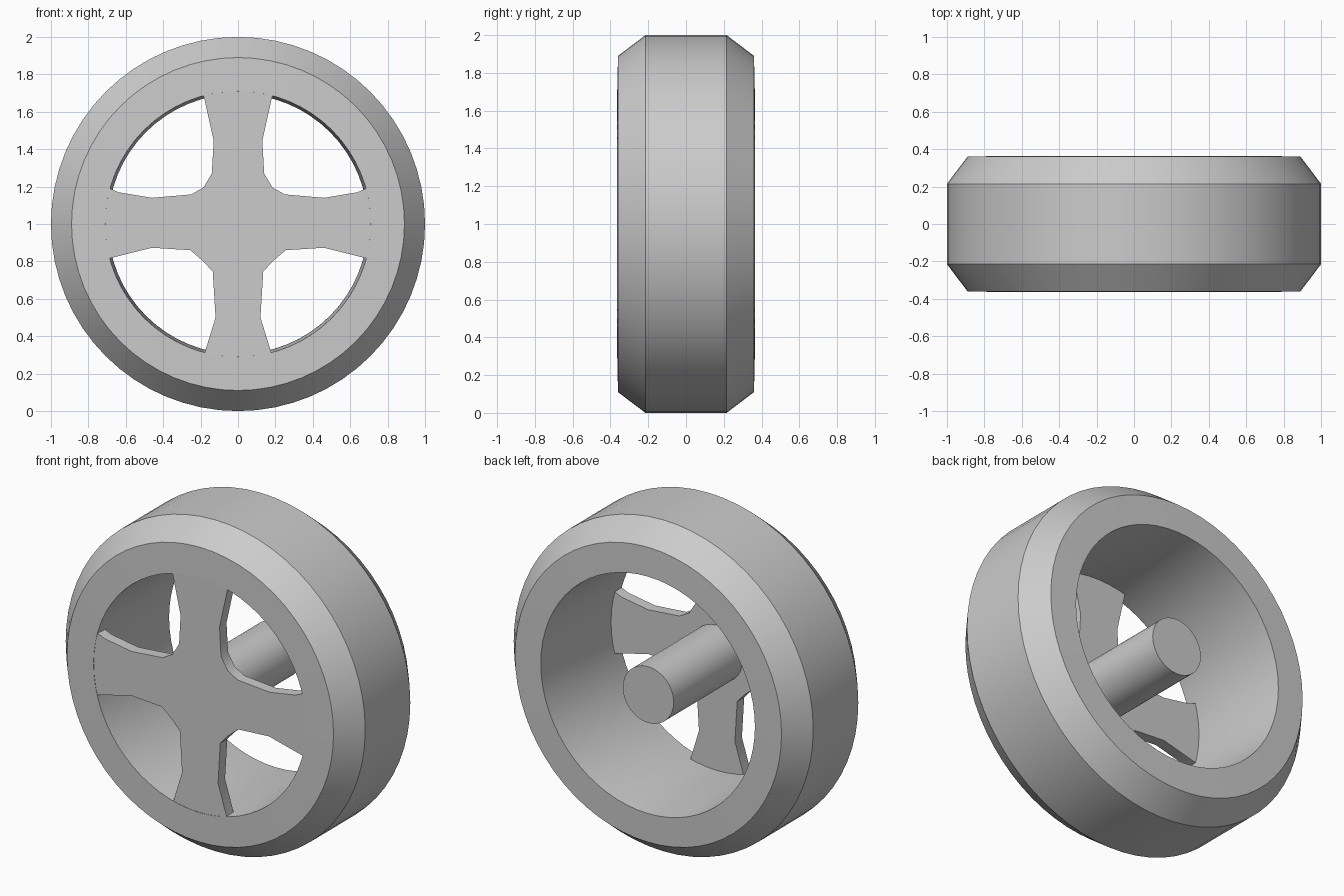
import bpy, bmesh, math
from mathutils import Vector, Matrix

cube = bpy.data.objects.get("Cube")
if cube:
    bpy.data.objects.remove(cube, do_unlink=True)

GREY = (0.6, 0.6, 0.6, 1)
mat = bpy.data.materials.new("plain grey")
mat.use_nodes = True
mat.diffuse_color = GREY
mat.node_tree.nodes["Principled BSDF"].inputs["Base Color"].default_value = GREY

CENTRE = Vector((0, 0, 1))
SEGMENTS = 64


def finish(bm, name):
    bmesh.ops.recalc_face_normals(bm, faces=bm.faces)
    mesh = bpy.data.meshes.new(name)
    bm.to_mesh(mesh)
    bm.free()
    mesh.materials.append(mat)
    obj = bpy.data.objects.new(name, mesh)
    obj.location = CENTRE
    bpy.context.collection.objects.link(obj)
    bpy.ops.object.select_all(action="DESELECT")
    obj.select_set(True)
    bpy.context.view_layer.objects.active = obj
    bpy.ops.object.shade_smooth_by_angle(angle=math.radians(30))
    return obj


# Rim and tyre: a closed (radius, y) section spun around the axle
section = [(1, -0.215), (1, 0.215), (0.89, 0.36), (0.715, 0.364),
           (0.695, 0), (0.71, -0.364), (0.89, -0.36)]
bm = bmesh.new()
verts = [bm.verts.new((r, y, 0)) for r, y in section]
edges = [bm.edges.new((a, b)) for a, b in zip(verts, verts[1:] + verts[:1])]
bmesh.ops.spin(bm, geom=verts + edges, axis=(0, 1, 0), cent=(0, 0, 0),
               angle=math.tau, steps=SEGMENTS, use_merge=True)
bmesh.ops.remove_doubles(bm, verts=bm.verts, dist=0.0005)
finish(bm, "wheel_rim")


# Four flared spokes: half outline in (x, z), mirrored across x
def arc(start, end, steps=5):
    angles = [math.radians(start + (end - start) * i / steps) for i in range(steps + 1)]
    return [(0.71 * math.cos(a), 0.71 * math.sin(a)) for a in angles]


upper_notch = [(0.13, 0.445), (0.14, 0.27), (0.185, 0.195), (0.25, 0.158),
               (0.46, 0.14), (0.64, 0.17)]
lower_notch = [(0.46, -0.127), (0.255, -0.14), (0.185, -0.2), (0.135, -0.255),
               (0.12, -0.5)]
half = arc(90, 75) + upper_notch + arc(15.5, -15, 8) + lower_notch + arc(-75.5, -90)
outline = half + [(-x, z) for x, z in reversed(half[1:-1])]
bm = bmesh.new()
face = bm.faces.new([bm.verts.new((x, -0.362, z)) for x, z in outline])
extruded = bmesh.ops.extrude_face_region(bm, geom=[face])["geom"]
back = [v for v in extruded if isinstance(v, bmesh.types.BMVert)]
bmesh.ops.translate(bm, verts=back, vec=(0, 0.067, 0))
finish(bm, "spokes")

# Axle from the spokes to the back of the wheel
bm = bmesh.new()
matrix = Matrix.Translation((0, 0.025, 0)) @ Matrix.Rotation(math.pi / 2, 4, "X")
bmesh.ops.create_cone(bm, cap_ends=True, segments=32, radius1=0.17, radius2=0.17,
                      depth=0.67, matrix=matrix)
finish(bm, "axle")
